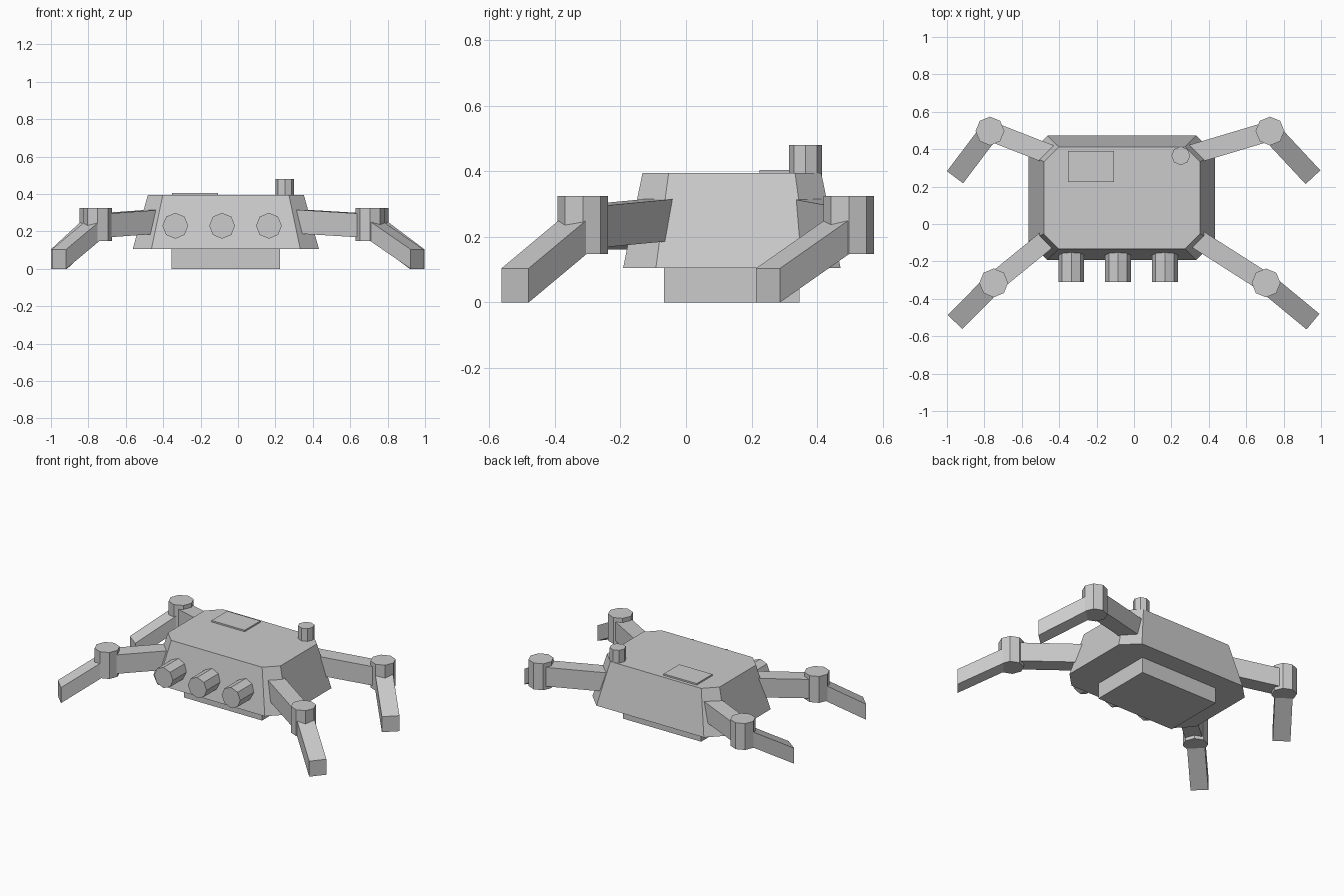
import bpy, bmesh, math
from mathutils import Vector

cube = bpy.data.objects.get("Cube")
if cube:
    bpy.data.objects.remove(cube, do_unlink=True)

# One grey paint for the whole machine
grey = bpy.data.materials.new("light_grey")
grey.use_nodes = True
grey.diffuse_color = (0.6, 0.6, 0.6, 1)
grey.node_tree.nodes["Principled BSDF"].inputs["Base Color"].default_value = (0.6, 0.6, 0.6, 1)


def loft(name, lower, upper):
    """Closed solid between two matching rings of points."""
    bm = bmesh.new()
    a = [bm.verts.new(p) for p in lower]
    b = [bm.verts.new(p) for p in upper]
    bm.faces.new(a)
    bm.faces.new(b)
    for i in range(len(a)):
        j = (i + 1) % len(a)
        bm.faces.new((a[i], a[j], b[j], b[i]))
    bmesh.ops.recalc_face_normals(bm, faces=bm.faces)
    mesh = bpy.data.meshes.new(name)
    bm.to_mesh(mesh)
    bm.free()
    mesh.materials.append(grey)
    obj = bpy.data.objects.new(name, mesh)
    bpy.context.collection.objects.link(obj)
    return obj


def rectangle(cx, cy, hx, hy, z, cut=0):
    """Rectangle ring, with cut corners when cut is set."""
    ring = []
    for sx, sy in ((1, 1), (-1, 1), (-1, -1), (1, -1)):
        pair = [(cx + sx * hx, cy + sy * (hy - cut), z),
                (cx + sx * (hx - cut), cy + sy * hy, z)]
        if sx * sy < 0:
            pair.reverse()
        ring += pair if cut else pair[:1]
    return ring


def prism(name, start, end, radius):
    """Eight-sided cylinder between two points."""
    start, end = Vector(start), Vector(end)
    axis = (end - start).normalized()
    u = Vector((1, 0, 0))
    v = axis.cross(u)
    ring = [u * math.cos(k * math.pi / 4) * radius + v * math.sin(k * math.pi / 4) * radius
            for k in range(8)]
    return loft(name, [start + r for r in ring], [end + r for r in ring])


def beam(name, start, end, width, height):
    """Straight beam with upright ends."""
    start, end = Vector(start), Vector(end)
    run = end - start
    side = Vector((-run.y, run.x, 0)).normalized() * width / 2
    up = Vector((0, 0, height / 2))
    ring = [side + up, up - side, -side - up, side - up]
    return loft(name, [start + r for r in ring], [end + r for r in ring])


# Hull, belly and roof hatch
CX, CY = -0.065, 0.14
loft("hull", rectangle(CX, CY, 0.498, 0.332, 0.105, 0.1),
     rectangle(CX, CY, 0.417, 0.273, 0.395, 0.08))
loft("belly", rectangle(CX, CY, 0.29, 0.207, 0), rectangle(CX, CY, 0.29, 0.207, 0.11))
loft("roof_hatch", rectangle(-0.23, 0.307, 0.123, 0.083, 0.39),
     rectangle(-0.23, 0.307, 0.123, 0.083, 0.405))

# Antenna stub and front lenses
prism("antenna_stub", (0.25, 0.365, 0.385), (0.25, 0.365, 0.48), 0.05)
for i, label in enumerate(("right", "middle", "left")):
    x = -0.335 + 0.25 * i
    prism(label + "_lens", (x, -0.12, 0.23), (x, -0.31, 0.23), 0.069)

# Legs: hip, knee and foot positions in plan
legs = {
    "front_right": ((-0.40, -0.03), (-0.75, -0.315), (-0.957, -0.524)),
    "front_left": ((0.29, -0.05), (0.706, -0.315), (0.957, -0.522)),
    "back_right": ((-0.42, 0.36), (-0.77, 0.497), (-0.957, 0.25)),
    "back_left": ((0.27, 0.36), (0.727, 0.497), (0.957, 0.25)),
}
for label, (hip, knee, foot) in legs.items():
    beam(label + "_upper_leg", (*hip, 0.255), (*knee, 0.23), 0.105, 0.127)
    beam(label + "_lower_leg", (*foot, 0.052), (*knee, 0.225), 0.108, 0.104)
    prism(label + "_knee", (*knee, 0.148), (*knee, 0.325), 0.077)
